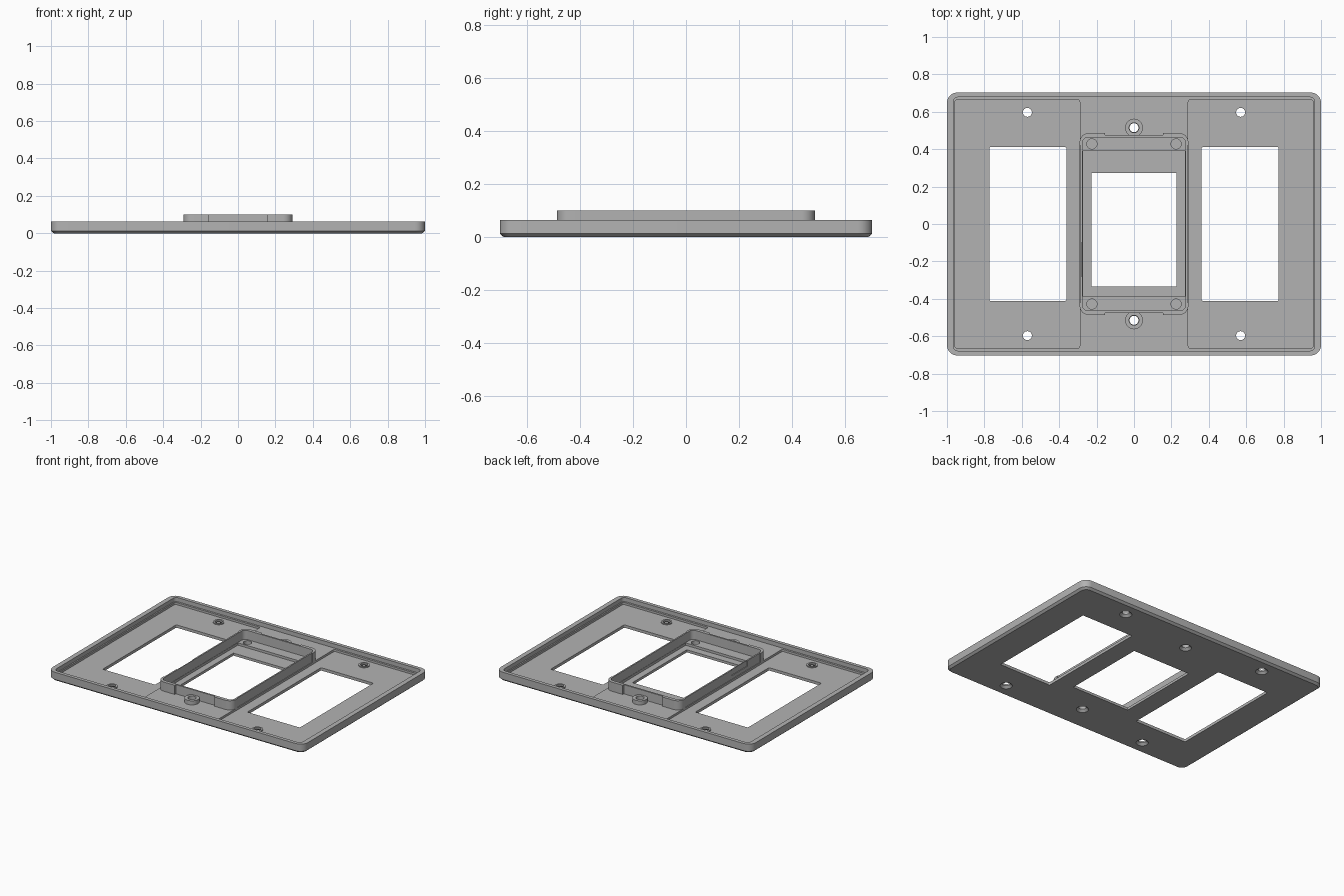
import bpy, bmesh, math

cube = bpy.data.objects.get("Cube")
if cube:
    bpy.data.objects.remove(cube)

grey = bpy.data.materials.new("plain grey")
grey.use_nodes = True
COLOR = (0.45, 0.45, 0.45, 1)
grey.diffuse_color = COLOR
grey.node_tree.nodes["Principled BSDF"].inputs["Base Color"].default_value = COLOR


def outline(x0, x1, y0, y1, r, steps=6):
    """Rounded rectangle, anticlockwise."""
    if r == 0:
        return [(x0, y0), (x1, y0), (x1, y1), (x0, y1)]
    pts = []
    centres = [(x1 - r, y1 - r), (x0 + r, y1 - r), (x0 + r, y0 + r), (x1 - r, y0 + r)]
    for k, (cx, cy) in enumerate(centres):
        for i in range(steps + 1):
            a = math.pi / 2 * (k + i / steps)
            pts.append((cx + r * math.cos(a), cy + r * math.sin(a)))
    return pts


def circle(x, y, r, n=24):
    return [(x + r * math.cos(math.tau * i / n), y + r * math.sin(math.tau * i / n))
            for i in range(n)]


def loft(name, layers):
    """Closed solid through a list of (outline, z) layers."""
    bm = bmesh.new()
    rings = [[bm.verts.new((x, y, z)) for x, y in pts] for pts, z in layers]
    bm.faces.new(rings[0][::-1])
    bm.faces.new(rings[-1])
    n = len(rings[0])
    for a, b in zip(rings, rings[1:]):
        for i in range(n):
            j = (i + 1) % n
            bm.faces.new((a[i], a[j], b[j], b[i]))
    mesh = bpy.data.meshes.new(name)
    bm.to_mesh(mesh)
    bm.free()
    mesh.materials.append(grey)
    obj = bpy.data.objects.new(name, mesh)
    bpy.context.collection.objects.link(obj)
    return obj


def box(name, x0, x1, y0, y1, z0, z1, r=0):
    pts = outline(x0, x1, y0, y1, r)
    return loft(name, [(pts, z0), (pts, z1)])


def disc(name, x, y, r, z0, z1, r_top=None):
    return loft(name, [(circle(x, y, r), z0), (circle(x, y, r_top or r), z1)])


def cut(obj, cutters):
    """Subtract the cutters, bake the result and remove them."""
    for c in cutters:
        c.hide_render = True
        mod = obj.modifiers.new("cut", 'BOOLEAN')
        mod.operation = 'DIFFERENCE'
        mod.solver = 'EXACT'
        mod.object = c
    deps = bpy.context.evaluated_depsgraph_get()
    mesh = bpy.data.meshes.new_from_object(obj.evaluated_get(deps))
    obj.modifiers.clear()
    obj.data = mesh
    for c in cutters:
        bpy.data.objects.remove(c)


POCKET, MIDDLE, RIM, TOP = 0.02, 0.035, 0.064, 0.1
SIGNS = (-1, 1)
corner_screws = [(sx * 0.57, sy * 0.597) for sx in SIGNS for sy in SIGNS]
middle_screws = [(0, sy * 0.515) for sy in SIGNS]

# Wall plate with chamfered front edge
plate = loft("wall_plate", [
    (outline(-0.985, 0.985, -0.688, 0.688, 0.04), 0),
    (outline(-1, 1, -0.703, 0.703, 0.055), 0.013),
    (outline(-1, 1, -0.703, 0.703, 0.055), RIM)])

# Shallow tray, two deeper side pockets, windows and the recess in the middle
cutters = [box("tray", -0.966, 0.966, -0.678, 0.678, MIDDLE, 0.2, 0.025)]
for s in SIGNS:
    a, b = sorted((s * 0.29, s * 0.957))
    cutters.append(box("pocket", a, b, -0.664, 0.664, POCKET, 0.2, 0.012))
    a, b = sorted((s * 0.362, s * 0.773))
    cutters.append(box("side_window", a, b, -0.412, 0.412, -0.1, 0.2, 0.008))
cutters.append(box("recess", -0.274, 0.274, -0.387, 0.389, 0.018, 0.2))
cutters.append(box("middle_window", -0.228, 0.228, -0.335, 0.274, -0.1, 0.2))

# Screw holes, countersunk from the underside, and blind holes in the ledges
for x, y in corner_screws + middle_screws:
    cutters.append(disc("hole", x, y, 0.024, -0.1, 0.2))
    cutters.append(disc("countersink", x, y, 0.042, -0.002, 0.016, 0.023))
for sx in SIGNS:
    for sy in SIGNS:
        cutters.append(disc("blind_hole", sx * 0.225, sy * 0.428, 0.027, 0.012, 0.2))
cut(plate, cutters)

# Raised frame with thicker corners and thin walls
frame = box("raised_frame", -0.291, 0.291, -0.487, 0.487, 0.01, TOP, 0.05)
cutters = [box("opening", -0.276, 0.276, -0.463, 0.463, -0.1, 0.2, 0.03)]
for s in SIGNS:
    a, b = sorted((s * 0.475, s * 0.6))
    cutters.append(box("end_relief", -0.155, 0.155, a, b, -0.1, 0.2))
    a, b = sorted((s * 0.286, s * 0.4))
    cutters.append(box("side_relief", a, b, -0.42, 0.42, MIDDLE, 0.2))
cutters.append(box("notch", -0.4, -0.281, -0.28, -0.1, 0.06, 0.2))
cut(frame, cutters)

# Raised collars round the screw holes
for i, (x, y) in enumerate(corner_screws + middle_screws):
    big = x == 0
    collar = disc("screw_boss" if big else "screw_collar", x, y,
                  0.048 if big else 0.036, 0.017, RIM if big else 0.027)
    cut(collar, [disc("bore", x, y, 0.0265 if big else 0.024, -0.1, 0.2)])

# Smooth rounded corners, sharp edges elsewhere
for obj in bpy.context.collection.objects:
    obj.select_set(obj.type == 'MESH')
bpy.context.view_layer.objects.active = plate
bpy.ops.object.shade_smooth_by_angle(angle=math.radians(30))
